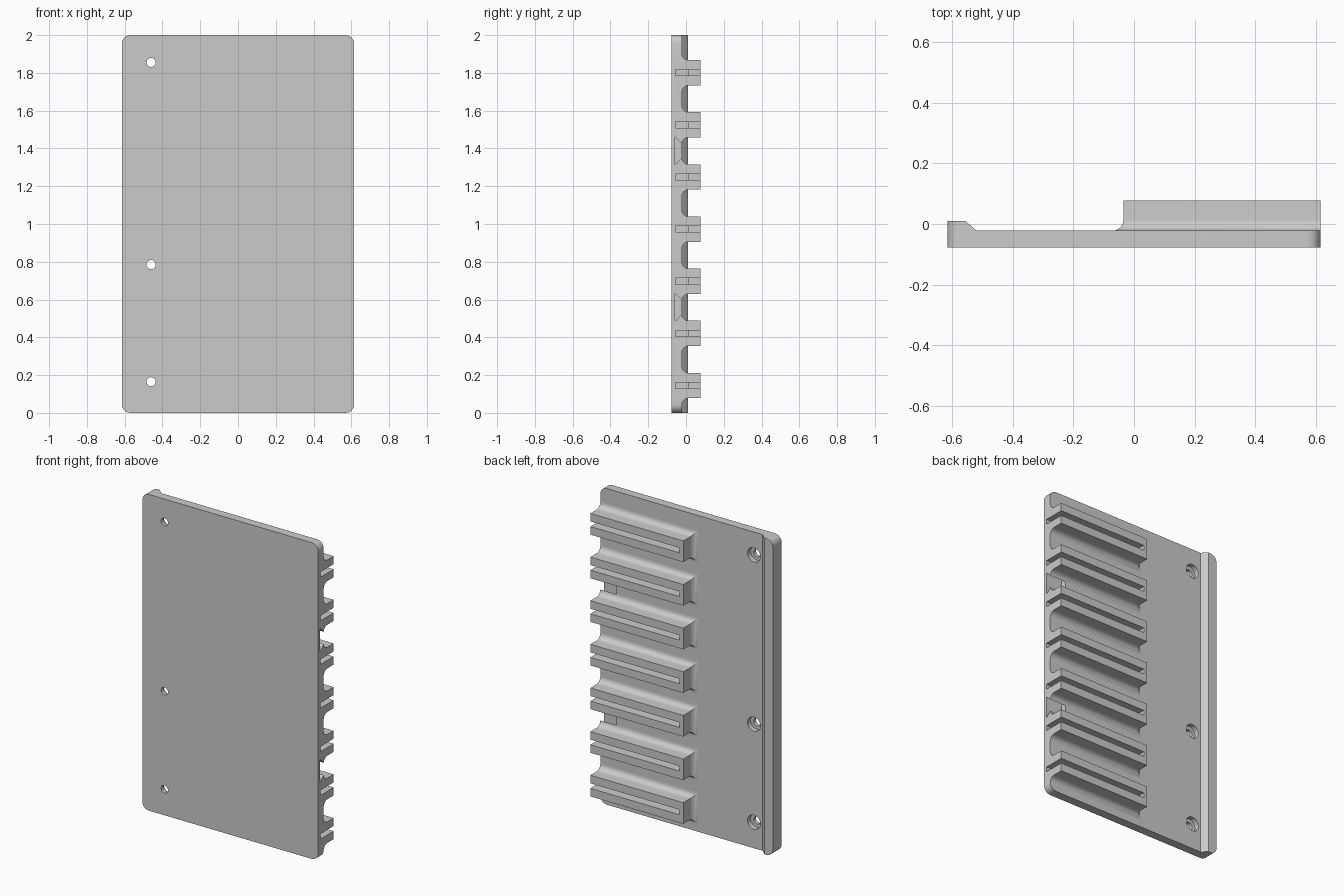
import bpy, bmesh, math
from mathutils import Vector

cube = bpy.data.objects.get("Cube")
if cube:
    bpy.data.objects.remove(cube, do_unlink=True)

grey = bpy.data.materials.new("light grey")
grey.use_nodes = True
colour = (0.6, 0.6, 0.6, 1)
grey.diffuse_color = colour
grey.node_tree.nodes["Principled BSDF"].inputs["Base Color"].default_value = colour

FLOOR = -0.022
END = 0.615
PITCH = 0.276
RIBS = [0.145 + PITCH * i for i in range(7)]


def loft(bm, rings):
    """Join equal rings of points into a closed solid."""
    loops = [[bm.verts.new(p) for p in ring] for ring in rings]
    n = len(loops[0])
    for a, b in zip(loops, loops[1:]):
        for i in range(n):
            j = (i + 1) % n
            bm.faces.new((a[i], a[j], b[j], b[i]))
    bm.faces.new(loops[0][::-1])
    bm.faces.new(loops[-1])


def finish(bm, name):
    bmesh.ops.recalc_face_normals(bm, faces=bm.faces)
    mesh = bpy.data.meshes.new(name)
    bm.to_mesh(mesh)
    bm.free()
    obj = bpy.data.objects.new(name, mesh)
    bpy.context.collection.objects.link(obj)
    mesh.materials.append(grey)
    return obj


def extrude_z(bm, outline, low, high):
    loft(bm, [[(x, y, z) for x, y in outline] for z in (low, high)])


# Back plate with a raised chamfered lip, rounded at its four corners
bm = bmesh.new()
extrude_z(bm, [(-END, -0.077), (END, -0.077), (END, FLOOR),
               (-0.52, FLOOR), (-0.555, 0.01), (-END, 0.01)], 0, 2)
corners = [e for e in bm.edges
           if abs((e.verts[0].co - e.verts[1].co).normalized().y) > 0.99
           and abs(e.verts[0].co.x) > 0.6]
bmesh.ops.bevel(bm, geom=corners, offset=0.045, segments=6, profile=0.5,
                affect='EDGES')
plate = finish(bm, "back_plate")

# Seven ribs with a concave fillet at the foot and mitred corners
bm = bmesh.new()
R = 0.036
steps = [(R, FLOOR - 0.015)]
for i in range(9):
    a = math.pi / 2 * i / 8
    steps.append((R * (1 - math.sin(a)), FLOOR + R * (1 - math.cos(a))))
steps.append((0, 0.077))
for z in RIBS:
    rings = []
    for o, y in steps:
        x, h = -0.035 - o, 0.067 + o
        rings.append([(x, y, z - h), (END, y, z - h), (END, y, z + h), (x, y, z + h)])
    loft(bm, rings)
ribs = finish(bm, "holder_ribs")

# Cutters: stepped slots, dovetail pockets and counterbored screw holes
bm = bmesh.new()
for z in RIBS:
    extrude_z(bm, [(-0.01, 0.1), (-0.01, 0.015), (0.165, 0.015),
                   (0.165, -0.055), (0.65, -0.055), (0.65, 0.1)],
              z - 0.016, z + 0.016)
for z in (0.56, 1.388):
    loft(bm, [[(x, -0.057, z - 0.072), (x, -0.057, z + 0.072),
               (x, -0.012, z + 0.03), (x, -0.012, z - 0.03)] for x in (0.5, 0.65)])
for z in (0.165, 0.785, 1.855):
    rings = []
    for r, y in [(0.024, -0.1), (0.024, -0.053), (0.045, -0.053), (0.045, 0.0)]:
        rings.append([(-0.46 + r * math.cos(math.tau * i / 32), y,
                       z + r * math.sin(math.tau * i / 32)) for i in range(32)])
    loft(bm, rings)
cutter = finish(bm, "cutter")
cutter.hide_render = True
cutter.hide_viewport = True
cutter.display_type = 'WIRE'

# Cut both parts and keep crisp edges with smooth fillets
for obj in (plate, ribs):
    cut = obj.modifiers.new("cut", 'BOOLEAN')
    cut.operation = 'DIFFERENCE'
    cut.solver = 'EXACT'
    cut.object = cutter
    bpy.ops.object.select_all(action='DESELECT')
    obj.select_set(True)
    bpy.context.view_layer.objects.active = obj
    bpy.ops.object.modifier_apply(modifier="cut")
    bpy.ops.object.shade_smooth_by_angle(angle=math.radians(30))
